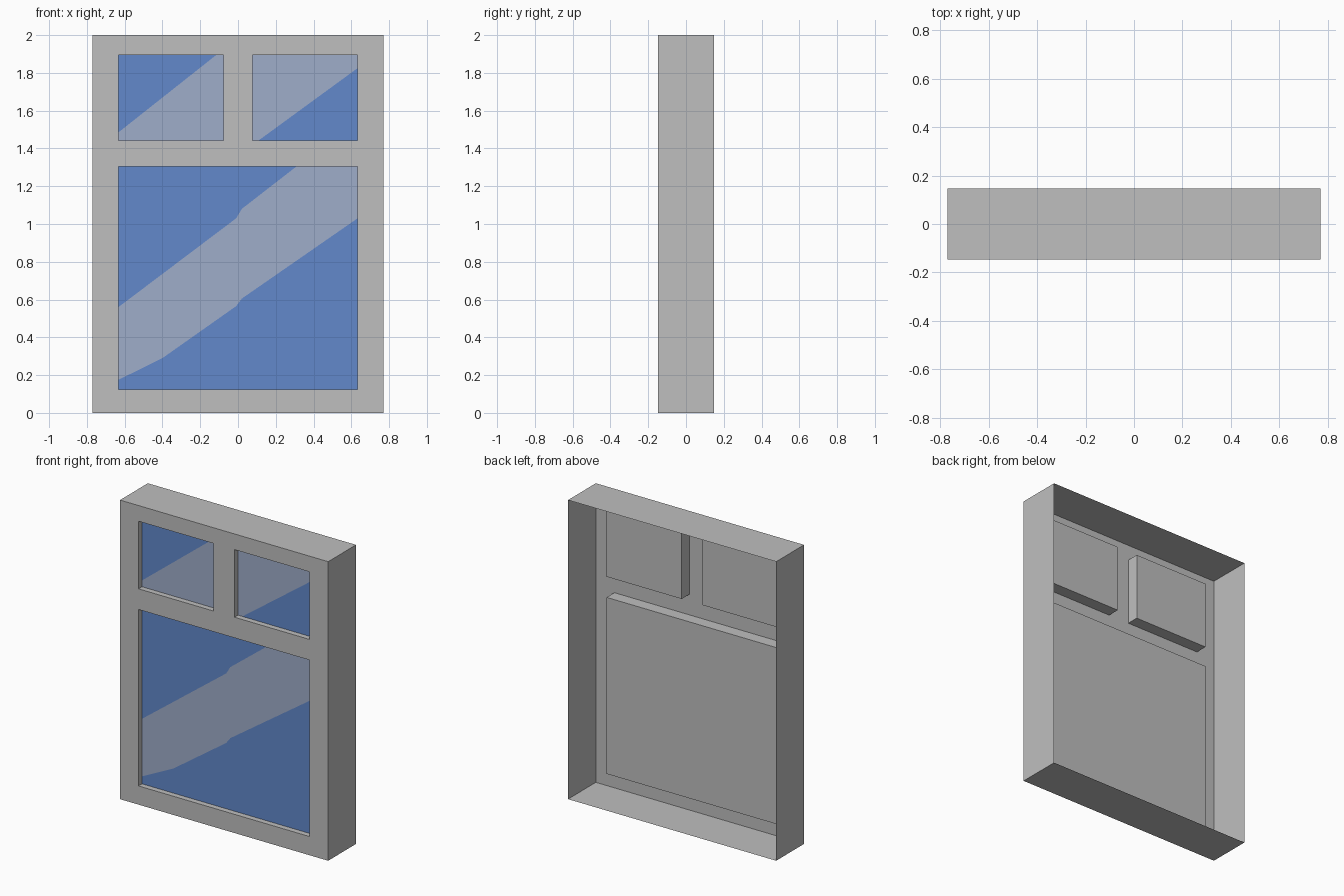
import bpy, bmesh

if "Cube" in bpy.data.objects:
    bpy.data.objects.remove(bpy.data.objects["Cube"])

# Overall sizes
W, D, H = 0.77, 0.147, 2.0
XI, XM = 0.633, 0.077            # outer and inner edges of the openings
Z0, Z1, Z2, Z3 = 0.125, 1.305, 1.443, 1.895
POCKET_Y = -D + 0.082            # back of each recess
GLASS_Y = -D + 0.037             # glass surface


def material(name, rgb):
    m = bpy.data.materials.new(name)
    m.diffuse_color = (*rgb, 1.0)
    m.use_nodes = True
    m.node_tree.nodes["Principled BSDF"].inputs["Base Color"].default_value = m.diffuse_color
    return m


grey = material("frame_grey", (0.52, 0.52, 0.52))
blue = material("glass_blue", (0.122, 0.25, 0.597))
pale = material("reflection_pale_blue", (0.347, 0.418, 0.591))


def finish(name, bm, mats):
    bmesh.ops.remove_doubles(bm, verts=bm.verts, dist=1e-5)
    me = bpy.data.meshes.new(name)
    bm.to_mesh(me)
    bm.free()
    for m in mats:
        me.materials.append(m)
    ob = bpy.data.objects.new(name, me)
    bpy.context.collection.objects.link(ob)
    return ob


def face(bm, pts, mat=0):
    f = bm.faces.new([bm.verts.new(p) for p in pts])
    f.material_index = mat
    return f


def tube(bm, x0, x1, z0, z1, ya, yb, inward=False):
    """Four walls around a rectangle, running from ya to yb."""
    ring = [(x0, z0), (x1, z0), (x1, z1), (x0, z1)]
    for i in range(4):
        (ax, az), (bx, bz) = ring[i], ring[(i + 1) % 4]
        pts = [(ax, ya, az), (ax, yb, az), (bx, yb, bz), (bx, ya, bz)]
        face(bm, pts if inward else pts[::-1])


def front_rect(bm, x0, x1, z0, z1, y):
    face(bm, [(x0, y, z0), (x1, y, z0), (x1, y, z1), (x0, y, z1)])


openings = [(-XI, XI, Z0, Z1), (-XI, -XM, Z2, Z3), (XM, XI, Z2, Z3)]

# Frame: open-backed shell with recessed pockets in its front
bm = bmesh.new()
tube(bm, -W, W, 0, H, -D, D)
xs = [-W, -XI, -XM, XM, XI, W]
zs = [0, Z0, Z1, Z2, Z3, H]
for xa, xb in zip(xs, xs[1:]):
    for za, zb in zip(zs, zs[1:]):
        cx, cz = (xa + xb) / 2, (za + zb) / 2
        if not any(o[0] < cx < o[1] and o[2] < cz < o[3] for o in openings):
            front_rect(bm, xa, xb, za, zb, -D)
for o in openings:
    tube(bm, *o, -D, POCKET_Y, inward=True)
    front_rect(bm, *o, POCKET_Y)
finish("window_frame", bm, [grey])


# Glass panes: flat polygons, blue (0) with a diagonal pale reflection (1)
def pane(name, polys):
    bm = bmesh.new()
    for mat, pts in polys:
        face(bm, [(x, GLASS_Y, z) for x, z in pts], mat)
    finish(name, bm, [blue, pale])


upper = [(-XI, 0.56), (-0.01, 1.03), (0.02, 1.08), (0.31, Z1)]
lower = [(-XI, 0.175), (-0.4, 0.29), (-0.01, 0.565), (0.02, 0.605), (XI, 1.03)]
pane("lower_glass", [
    (0, upper + [(-XI, Z1)]),
    (1, lower + [(XI, Z1)] + upper[::-1]),
    (0, [(-XI, Z0), (XI, Z0)] + lower[::-1]),
])
pane("upper_left_glass", [
    (0, [(-XI, 1.485), (-0.115, Z3), (-XI, Z3)]),
    (1, [(-XI, Z2), (-XM, Z2), (-XM, Z3), (-0.115, Z3), (-XI, 1.485)]),
])
pane("upper_right_glass", [
    (0, [(0.11, Z2), (XI, Z2), (XI, 1.825)]),
    (1, [(XM, Z2), (0.11, Z2), (XI, 1.825), (XI, Z3), (XM, Z3)]),
])
